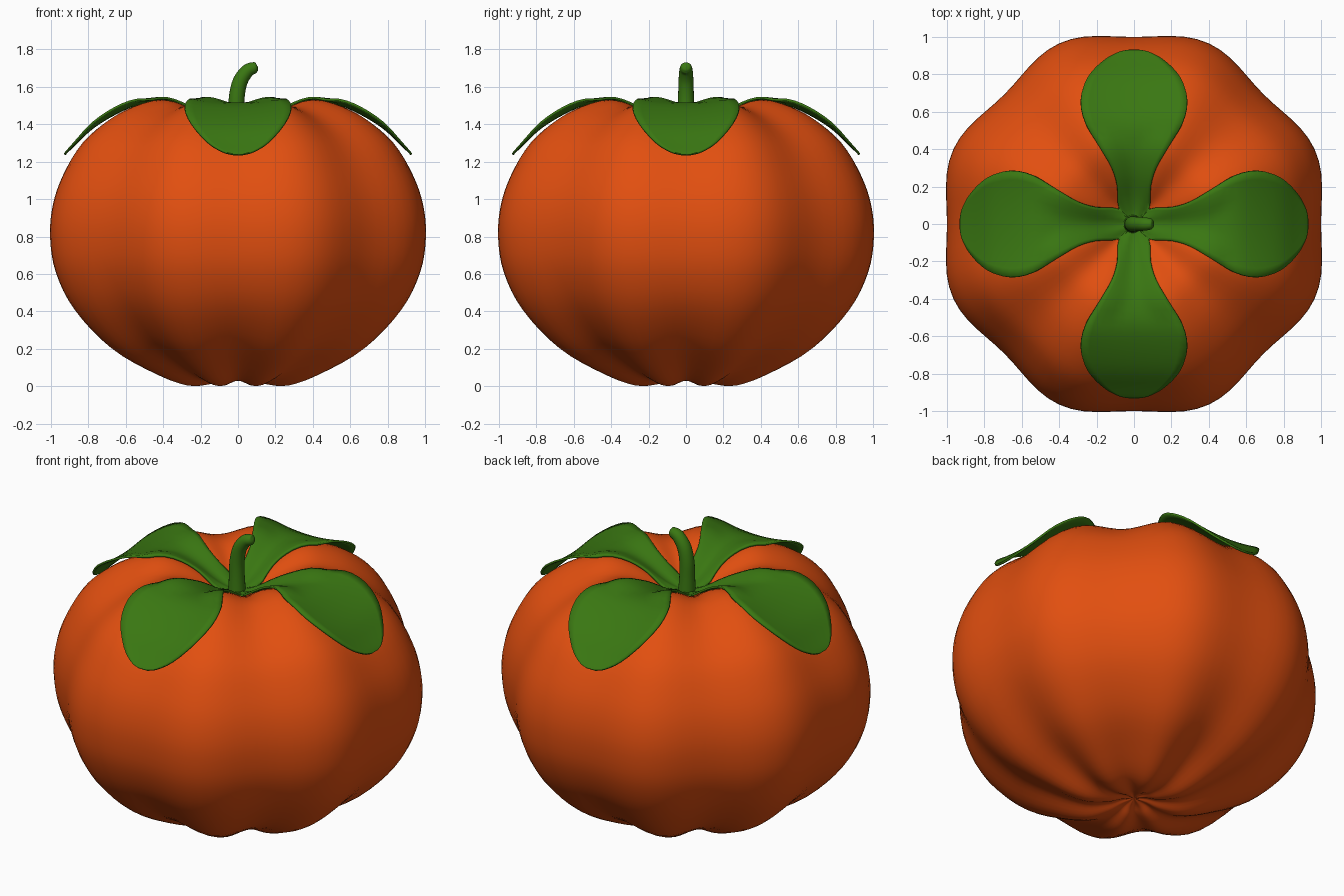
import bpy, bmesh, math
from mathutils import Vector
from mathutils.bvhtree import BVHTree

if "Cube" in bpy.data.objects:
    bpy.data.objects.remove(bpy.data.objects["Cube"])


def material(name, rgb):
    m = bpy.data.materials.new(name)
    m.use_nodes = True
    m.diffuse_color = (*rgb, 1)
    bsdf = m.node_tree.nodes["Principled BSDF"]
    bsdf.inputs["Base Color"].default_value = (*rgb, 1)
    bsdf.inputs["Roughness"].default_value = 0.6
    return m


orange = material("orange skin", (0.76, 0.078, 0.005))
green = material("leaf green", (0.042, 0.185, 0.006))


def spline(points, steps):
    """Smooth path through the points (Catmull-Rom)."""
    p = [Vector(q) for q in points]
    p = [2 * p[0] - p[1]] + p + [2 * p[-1] - p[-2]]
    path = []
    for a, b, c, d in zip(p, p[1:], p[2:], p[3:]):
        for i in range(steps):
            t = i / steps
            path.append(0.5 * (2 * b + (c - a) * t + (2 * a - 5 * b + 4 * c - d) * t * t
                               + (3 * b - a - 3 * c + d) * t ** 3))
    return path + [p[-2]]


def add_object(name, bm, mat):
    bmesh.ops.remove_doubles(bm, verts=bm.verts, dist=0.0005)
    bmesh.ops.recalc_face_normals(bm, faces=bm.faces)
    mesh = bpy.data.meshes.new(name)
    bm.to_mesh(mesh)
    bm.free()
    mesh.materials.append(mat)
    mesh.shade_smooth()
    ob = bpy.data.objects.new(name, mesh)
    bpy.context.collection.objects.link(ob)
    return ob


def skin(bm, rows, closed):
    """Quads between neighbouring rows of points."""
    rows = [[bm.verts.new(p) for p in row] for row in rows]
    for a, b in zip(rows, rows[1:]):
        n = len(a)
        for i in range(n if closed else n - 1):
            j = (i + 1) % n
            bm.faces.new((a[i], a[j], b[j], b[i]))


# Fruit body: turned profile with eight soft lobes and dimpled poles
profile = spline([(0, 0.055), (0.07, 0.045), (0.15, 0.022), (0.28, 0.02), (0.45, 0.085),
                  (0.68, 0.215), (0.87, 0.41), (0.97, 0.61), (1, 0.8), (0.985, 0.97),
                  (0.93, 1.13), (0.83, 1.295), (0.68, 1.42), (0.53, 1.49), (0.4, 1.51),
                  (0.26, 1.465), (0.12, 1.385), (0, 1.345)], 4)
SIDES = 96
rows = []
for r, z in profile:
    row = []
    for i in range(SIDES):
        a = math.tau * i / SIDES
        lobe = -math.cos(8 * a)
        f = 1.0175 + 0.0275 * lobe + 0.01 * math.cos(4 * a)
        dz = 0.08 * max(0, r * (1 - r)) * lobe * (1 if z > 0.8 else -1)
        row.append((r * f * math.cos(a), r * f * math.sin(a), z + dz))
    rows.append(row)
bm = bmesh.new()
skin(bm, rows, True)
bmesh.ops.remove_doubles(bm, verts=bm.verts, dist=0.0005)
surface = BVHTree.FromBMesh(bm)
add_object("fruit_body", bm, orange)

# Calyx: four cupped leaves, each row is (distance out, half width, height)
leaf = spline([(0, 0, 1.368), (0.08, 0.08, 1.378), (0.2, 0.09, 1.43), (0.3, 0.12, 1.475),
               (0.42, 0.19, 1.507), (0.54, 0.26, 1.505), (0.66, 0.285, 1.455),
               (0.78, 0.25, 1.38), (0.87, 0.165, 1.295), (0.915, 0.085, 1.252),
               (0.927, 0.03, 1.238)], 3)
ACROSS = 12
bm = bmesh.new()
for k in range(4):
    turn = math.pi / 2 * k
    c, s = math.cos(turn), math.sin(turn)
    rows = []
    for out, half, z in leaf:
        row = []
        for i in range(ACROSS + 1):
            side = half * (2 * i / ACROSS - 1)
            x, y = out * c - side * s, out * s + side * c
            h = z + 0.03 * (side / 0.28) ** 2
            hit = surface.ray_cast(Vector((x, y, 3)), Vector((0, 0, -1)))[0]
            if hit:
                h = max(h, hit.z + 0.012)
            row.append((x, y, h))
        rows.append(row)
    skin(bm, rows, False)
calyx = add_object("calyx_leaves", bm, green)
thick = calyx.modifiers.new("thickness", "SOLIDIFY")
thick.thickness = 0.012
thick.offset = 0

# Stem: bent, tapering tube with a rounded tip
path = spline([(-0.006, 1.35, 0.05), (-0.008, 1.46, 0.044), (-0.006, 1.55, 0.042),
               (0.012, 1.63, 0.04), (0.05, 1.685, 0.036), (0.085, 1.702, 0.031),
               (0.1, 1.706, 0.022), (0.106, 1.708, 0.001)], 4)
rows = []
for i, (x, z, r) in enumerate(path):
    along = path[min(i + 1, len(path) - 1)] - path[max(i - 1, 0)]
    d = Vector((along.x, 0, along.y)).normalized()
    across = Vector((d.z, 0, -d.x))
    rows.append([Vector((x, 0, z)) + across * r * math.cos(a) + Vector((0, r * math.sin(a), 0))
                 for a in (math.tau * j / 20 for j in range(20))])
bm = bmesh.new()
skin(bm, rows, True)
add_object("stem", bm, green)
